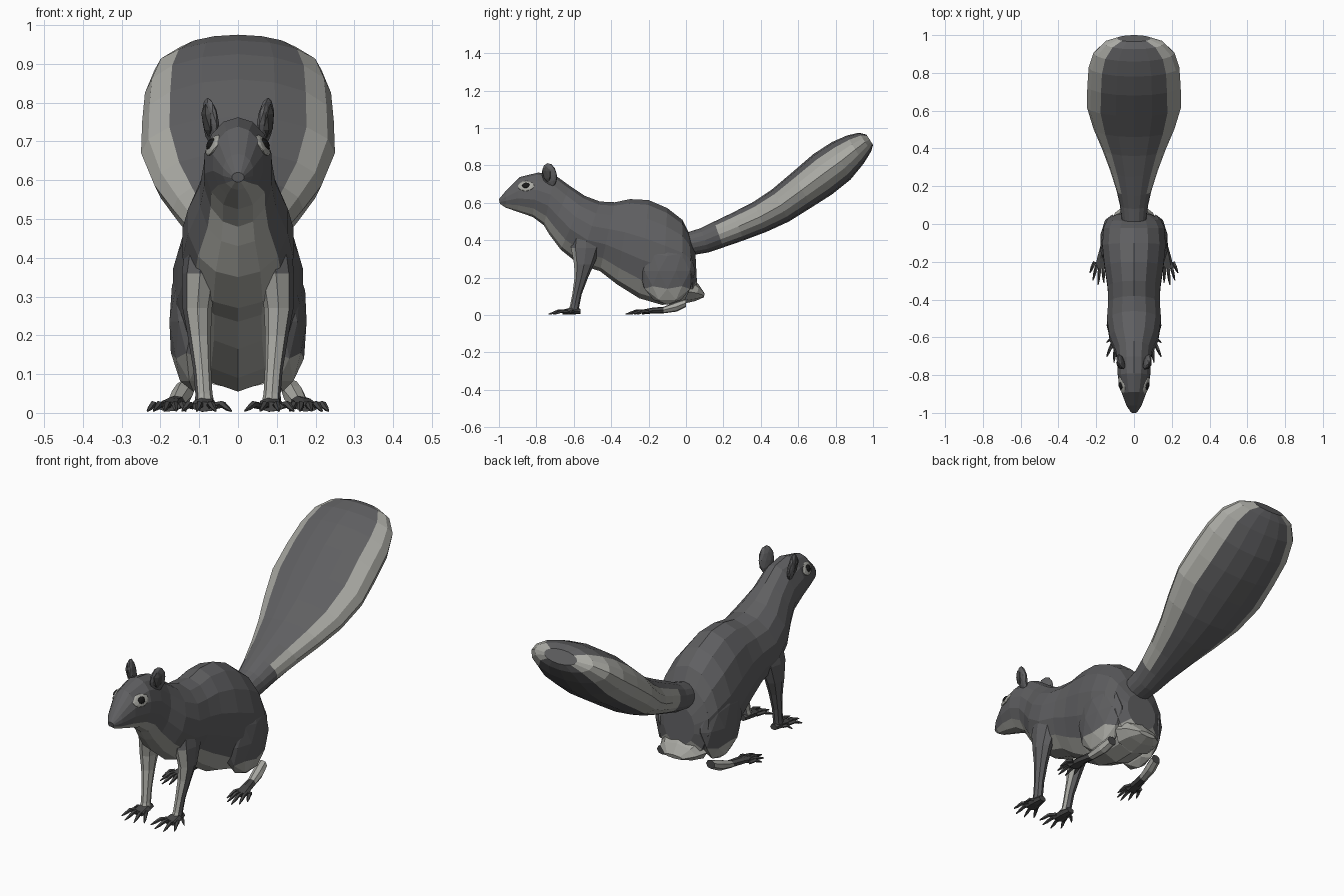
import bpy, bmesh, math
from mathutils import Vector, Matrix

cube = bpy.data.objects.get("Cube")
if cube:
    bpy.data.objects.remove(cube, do_unlink=True)


def material(name, r, g, b):
    m = bpy.data.materials.new(name)
    m.use_nodes = True
    m.diffuse_color = (r, g, b, 1)
    m.node_tree.nodes["Principled BSDF"].inputs["Base Color"].default_value = (r, g, b, 1)
    return m


GREY = material("dark grey fur", 0.115, 0.115, 0.12)
PALE = material("pale underside fur", 0.40, 0.40, 0.37)
PAW = material("charcoal paws", 0.065, 0.065, 0.065)
BLACK = material("black eye", 0.01, 0.01, 0.01)


def finish(name, bm, mats):
    me = bpy.data.meshes.new(name)
    bm.to_mesh(me)
    bm.free()
    for m in mats:
        me.materials.append(m)
    ob = bpy.data.objects.new(name, me)
    bpy.context.collection.objects.link(ob)
    return ob


def loft(name, rings, sides, mats, rule=None):
    """Skin rings of (centre, first axis, second axis); rule picks each face's material."""
    bm = bmesh.new()
    step = math.tau / sides
    loops = [[bm.verts.new(Vector(c) + Vector(a) * math.cos(j * step) + Vector(b) * math.sin(j * step))
              for j in range(sides)] for c, a, b in rings]
    faces = []
    for lo, hi in zip(loops, loops[1:]):
        for j in range(sides):
            k = (j + 1) % sides
            faces.append((bm.faces.new((lo[j], lo[k], hi[k], hi[j])), (j + 0.5) * step))
    bm.faces.new(loops[0])
    bm.faces.new(loops[-1])
    bmesh.ops.recalc_face_normals(bm, faces=bm.faces)
    if rule:
        for f, angle in faces:
            f.material_index = int(rule(angle, f.calc_center_median(), f.normal))
    return finish(name, bm, mats)


def section(ty, tz, by, bz, w):
    """Ring through a top and a bottom point of the side outline, with a half width."""
    top, bottom = Vector((0, ty, tz)), Vector((0, by, bz))
    return (top + bottom) / 2, (top - bottom) / 2, (w, 0, 0)


def blob(name, centre, size, mats, rot=(0, 0, 0), rule=None, detail=2):
    bm = bmesh.new()
    bmesh.ops.create_icosphere(bm, subdivisions=detail, radius=1)
    turn = Matrix.Identity(3)
    for axis, a in zip("XYZ", rot):
        turn = Matrix.Rotation(a, 3, axis) @ turn
    mat = Matrix.Translation(centre) @ turn.to_4x4() @ Matrix.Diagonal((*size, 1))
    bmesh.ops.transform(bm, matrix=mat, verts=bm.verts)
    if rule:
        for f in bm.faces:
            f.material_index = int(rule(f.calc_center_median()))
    return finish(name, bm, mats)


def toe(name, start, angle, length, r):
    """Tapered toe lying forward, fanned sideways by angle."""
    d = Vector((math.sin(angle), -math.cos(angle), 0))
    side = Vector((d.y, -d.x, 0))
    s = Vector(start)
    rings = []
    for t, z, k in ((0, 0.018, 1), (0.45, 0.022, 1), (0.75, 0.012, 0.75), (1, 0.005, 0.25)):
        p = s + d * length * t
        rings.append(((p.x, p.y, z), side * r * k, (0, 0, r * k)))
    loft(name, rings, 5, [PAW])


# Head and trunk in one skin, pale along the underside
loft("body", [section(*v) for v in (
    (-1.0, .62, -.995, .595, .016), (-.96, .668, -.965, .575, .04),
    (-.89, .738, -.9, .552, .066), (-.79, .762, -.82, .525, .088),
    (-.70, .748, -.76, .48, .09), (-.62, .69, -.73, .43, .1),
    (-.54, .637, -.67, .35, .132), (-.46, .607, -.57, .27, .147),
    (-.38, .603, -.46, .235, .14), (-.3, .62, -.37, .165, .143),
    (-.2, .615, -.25, .09, .16), (-.1, .572, -.13, .055, .172),
    (-.02, .51, -.02, .058, .165), (.015, .44, .04, .08, .145),
    (.05, .34, .06, .15, .085))], 14, [GREY, PALE],
    lambda a, c, n: math.cos(a) < -.7)
blob("nose", (0, -.985, .615), (.018, .015, .014), [PAW], detail=1)

# Fur flap under the rump
loft("rump_tuft", [section(.045, .19, -.02, .06, .125), section(.07, .16, .05, .075, .1),
                   section(.1, .115, .095, .095, .05)], 8, [PALE])

# Broad flat tail with pale sides
loft("tail", [section(*v) for v in (
    (.0, .44, .03, .32, .065), (.08, .465, .12, .335, .075), (.15, .5, .2, .362, .092),
    (.25, .548, .31, .40, .125), (.36, .605, .43, .445, .168), (.46, .672, .55, .50, .215),
    (.57, .765, .67, .575, .25), (.68, .86, .78, .645, .247), (.78, .925, .88, .725, .24),
    (.86, .96, .95, .81, .215), (.925, .975, .99, .875, .16), (.965, .965, 1.0, .91, .09))],
    16, [GREY, PALE], lambda a, c, n: abs(math.sin(a)) > .71 and c.y > .15)

for s, label in ((1, "left"), (-1, "right")):
    # Ear: tilted cup with a dark inner plate
    blob(label + "_ear", (.07 * s, -.73, .748), (.017, .042, .066), [GREY], (.1, .16 * s, -.35 * s))
    blob(label + "_ear_inner", (.079 * s, -.743, .752), (.012, .028, .046), [PAW],
         (.1, .16 * s, -.35 * s), detail=1)

    # Eye with pale ring
    blob(label + "_eye_ring", (.064 * s, -.855, .69), (.01, .046, .031), [PALE], (0, -.5 * s, -.25 * s))
    blob(label + "_eye", (.068 * s, -.856, .692), (.012, .022, .018), [BLACK], (0, -.5 * s, -.25 * s))

    # Foreleg: dark outside, pale in front and inside
    loft(label + "_foreleg", [((x * s, y, z), (0, ry, 0), (rx, 0, 0)) for x, y, z, rx, ry in (
        (.085, -.53, .47, .045, .07), (.098, -.535, .36, .047, .08), (.105, -.545, .27, .038, .053),
        (.1, -.56, .2, .03, .036), (.092, -.583, .11, .023, .025), (.088, -.595, .05, .022, .025),
        (.085, -.605, .015, .026, .03))], 8, [GREY, PALE],
        lambda a, c, n, s=s: n.y * 1.1 + n.x * s < -.2 and c.z < .33)
    loft(label + "_forepaw", [((.086 * s, y, z), (w, 0, 0), (0, 0, h)) for y, z, w, h in (
        (-.565, .02, .02, .014), (-.61, .022, .032, .02), (-.66, .016, .034, .013))], 7, [PAW])
    for i in range(4):
        toe(f"{label}_foretoe_{i + 1}", ((.058 + .019 * i) * s, -.635, 0), (-.5 + .3 * i) * s,
            (.085, .1, .1, .075)[i], .0095)
    toe(label + "_dewclaw", (.11 * s, -.6, 0), .9 * s, .045, .008)

    # Haunch, pale at the bottom
    blob(label + "_haunch", (.115 * s, -.1, .235), (.065, .15, .18), [GREY, PALE],
         rule=lambda c: c.z < .13)
    # Long hind foot
    loft(label + "_hind_foot", [((x * s, y, z), (w, 0, 0), (0, 0, h)) for x, y, z, w, h in (
        (.135, .0, .065, .025, .022), (.145, -.05, .045, .028, .027), (.158, -.12, .027, .023, .018),
        (.17, -.18, .024, .028, .016), (.178, -.235, .016, .032, .013))], 7, [PAW, PALE],
        lambda a, c, n: c.y > -.1)
    for i in range(5):
        toe(f"{label}_hind_toe_{i + 1}", ((.15 + .0145 * i) * s, -.2 - .007 * (2 - abs(i - 2)), 0),
            (-.2 + .15 * i) * s, (.08, .105, .11, .095, .065)[i], .0095)
